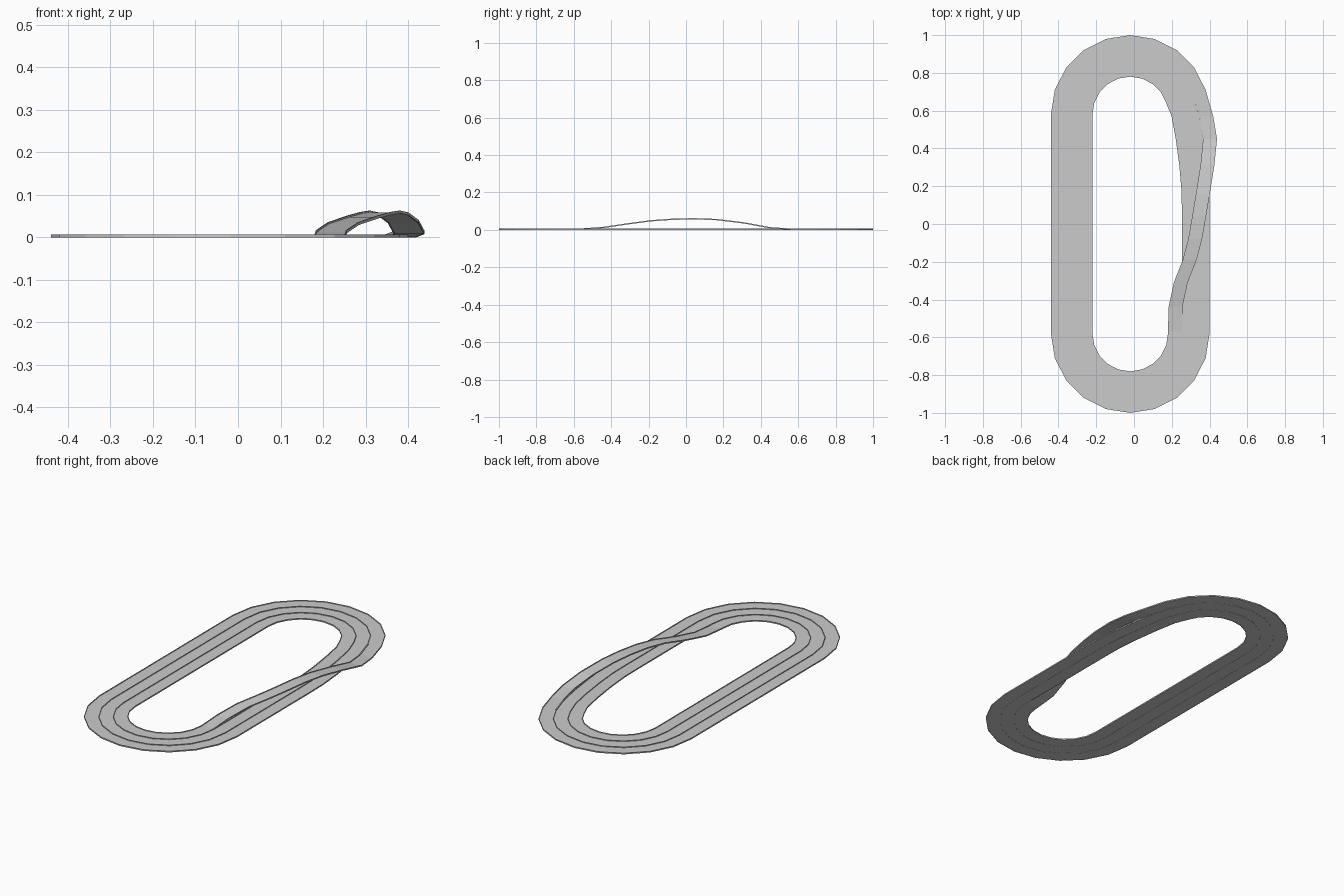
import bpy, bmesh, math
from mathutils import Vector

if "Cube" in bpy.data.objects:
    bpy.data.objects.remove(bpy.data.objects["Cube"])

LANE = 0.0733      # lane width
WALL = 0.003       # divider thickness
HIGH = 0.0068      # divider height
F0, F1 = 0.001, 0.0025   # floor underside and top
CX, CY, R = -0.02, 0.58, 0.20   # end-curve centre and inner radius


def profile(lanes):
    """Closed cross-section: floor with a low wall at each lane edge."""
    step = (LANE * lanes - WALL) / lanes
    top, bottom = [], []
    for i in range(lanes + 1):
        a = i * step
        b = a + WALL
        if i > 0:
            top.append((a, F1))
            bottom.append((a, F0))
            bottom.append((a, 0))
        else:
            bottom.append((a, 0))
        top += [(a, HIGH), (b, HIGH)]
        bottom.append((b, 0))
        if i < lanes:
            top.append((b, F1))
            bottom.append((b, F0))
    return top + bottom[::-1]


def sweep(name, lanes, stations):
    """Sweep the section through stations of (inner point, sideways direction)."""
    bm = bmesh.new()
    prof = profile(lanes)
    rings = []
    for p, d in stations:
        rings.append([bm.verts.new((p[0] + d[0] * u, p[1] + d[1] * u, p[2] + h))
                      for u, h in prof])
    n = len(prof)
    for r, s in zip(rings, rings[1:]):
        for i in range(n):
            j = (i + 1) % n
            bm.faces.new((r[i], r[j], s[j], s[i]))
    bm.faces.new(rings[0])
    bm.faces.new(rings[-1][::-1])
    bmesh.ops.recalc_face_normals(bm, faces=bm.faces)
    me = bpy.data.meshes.new(name)
    bm.to_mesh(me)
    bm.free()
    ob = bpy.data.objects.new(name, me)
    bpy.context.collection.objects.link(ob)
    return ob


def arc(deg, cy, r=R):
    a = math.radians(deg)
    d = Vector((math.cos(a), math.sin(a)))
    return ((CX + r * d.x, cy + r * d.y, 0), d)


def straight(points):
    return [((x, y, z), Vector((1, 0))) for x, y, z in points]


# Three-lane loop: bottom curve, left straight, top curve
sweep("main_track", 3,
      [arc(-18 * i, -CY) for i in range(11)] +
      [arc(180 - 18 * i, CY) for i in range(10)])

# Two ground lanes drifting outward under the bridge
sweep("shifting_lanes", 2, [arc(18, CY)] + straight([
    (0.199, 0.57, 0), (0.221, 0.45, 0), (0.240, 0.31, 0),
    (0.252, 0.17, 0), (0.2535, 0.05, 0), (0.2535, -0.58, 0)]))

# Single bridge lane crossing from the outside to the inside
sweep("bridge_lane", 1, [arc(18, CY, R + 2 * LANE)] + straight([
    (0.346, 0.57, 0.0), (0.366, 0.45, 0.008), (0.352, 0.31, 0.034),
    (0.328, 0.16, 0.052), (0.308, 0.04, 0.0562), (0.287, -0.08, 0.053),
    (0.258, -0.19, 0.045), (0.211, -0.31, 0.029), (0.183, -0.44, 0.010),
    (0.18, -0.57, 0.0), (0.18, -0.58, 0.0)]))
